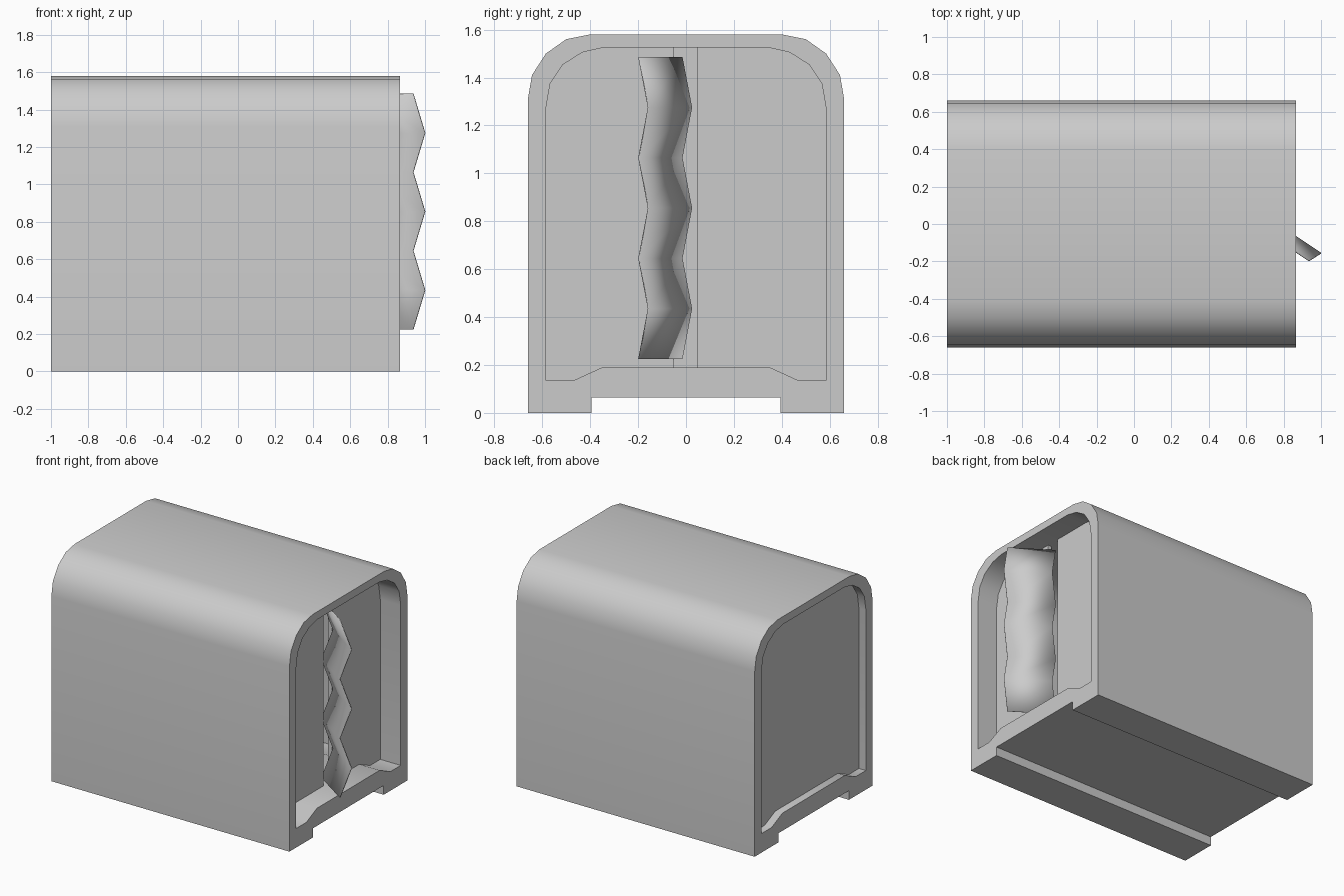
import bpy, bmesh, math

if "Cube" in bpy.data.objects:
    bpy.data.objects.remove(bpy.data.objects["Cube"])


def finish(name, bm, smooth_angle=None):
    bmesh.ops.recalc_face_normals(bm, faces=bm.faces)
    mesh = bpy.data.meshes.new(name)
    bm.to_mesh(mesh)
    bm.free()
    ob = bpy.data.objects.new(name, mesh)
    bpy.context.collection.objects.link(ob)
    if smooth_angle:
        bpy.ops.object.select_all(action='DESELECT')
        ob.select_set(True)
        bpy.context.view_layer.objects.active = ob
        bpy.ops.object.shade_smooth_by_angle(angle=math.radians(smooth_angle))
    return ob


def prism(name, loops, x0, x1, smooth_angle=None):
    """Extrude closed (y, z) outlines along x; a second outline is a hole."""
    bm = bmesh.new()
    edges = []
    for loop in loops:
        vs = [bm.verts.new((x0, y, z)) for y, z in loop]
        edges += [bm.edges.new((vs[i - 1], vs[i])) for i in range(len(vs))]
    bmesh.ops.triangle_fill(bm, edges=edges, use_beauty=True, normal=(1, 0, 0))
    res = bmesh.ops.extrude_face_region(bm, geom=bm.faces[:], use_keep_orig=True)
    moved = [v for v in res['geom'] if isinstance(v, bmesh.types.BMVert)]
    bmesh.ops.translate(bm, verts=moved, vec=(x1 - x0, 0, 0))
    return finish(name, bm, smooth_angle)


def mirrored(half):
    return half + [(-y, z) for y, z in reversed(half)]


# Cross-sections, right half from bottom to top
outer_half = [(.395, .065), (.395, 0), (.66, 0), (.66, 1.31), (.643, 1.41),
              (.585, 1.5), (.5, 1.56), (.4, 1.58)]
inner_half = [(.35, .19), (.47, .135), (.585, .135), (.585, 1.27), (.567, 1.375),
              (.515, 1.453), (.433, 1.505), (.345, 1.525)]
outer, inner = mirrored(outer_half), mirrored(inner_half)

# Tunnel-shaped body with grooved underside
prism("body_shell", [outer, inner], -1, .865, 30)

# Closed end wall, set slightly into the shell
prism("closed_end_panel", [inner], -.945, -.915)

# Two deep-set panels with a slit between them
right = [(.045, .19)] + inner_half + [(.045, 1.525)]
left = [(-.05, .19)] + [(-y, z) for y, z in inner_half] + [(-.05, 1.525)]
prism("right_panel", [right], .675, .705)
prism("left_panel", [left], .675, .705)

# Pleated flap coming out through the slit
bm = bmesh.new()
rows = []
for i in range(7):
    z = .225 + i * .21
    x, y = (1.0, -.157) if i % 2 else (.937, -.197)
    rows.append((bm.verts.new((x, y, z)), bm.verts.new((x - .27, y + .18, z))))
for a, b in zip(rows, rows[1:]):
    bm.faces.new((a[0], a[1], b[1], b[0]))
flap = finish("pleated_flap", bm, 60)
solid = flap.modifiers.new("thickness", 'SOLIDIFY')
solid.thickness = .006
solid.offset = 0
